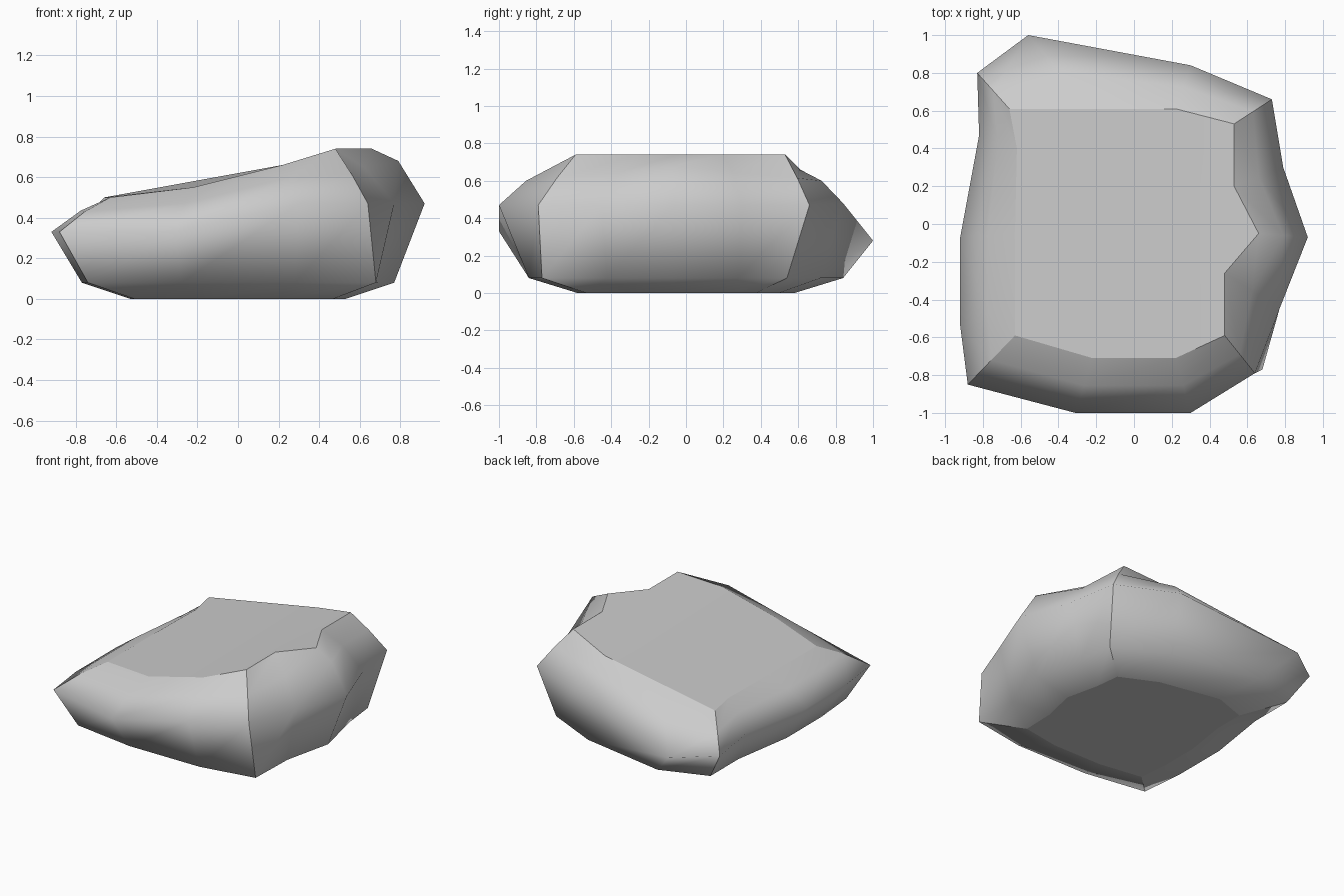
import bpy, bmesh
from mathutils import Vector

if "Cube" in bpy.data.objects:
    bpy.data.objects.remove(bpy.data.objects["Cube"])

# Cross-sections run from the front-left corner, anticlockwise seen from above
belly = [(-.88, -.85, .33), (-.31, -1, .33), (.30, -1, .47), (.64, -.79, .47),
         (.77, -.45, .47), (.92, -.07, .47), (.79, .30, .47), (.73, .66, .47),
         (.30, .84, .48), (-.56, 1, .28), (-.83, .80, .29),
         (-.82, .47, .33), (-.92, -.07, .33), (-.92, -.54, .33)]
crown = [(-.63, -.59, .50), (-.22, -.71, .55), (.22, -.71, .66), (.48, -.59, .74),
         (.48, -.26, .74), (.66, -.05, .74), (.53, .20, .74), (.53, .53, .74),
         (.22, .61, .66), (-.22, .61, .58), (-.66, .61, .50),
         (-.62, .40, .50), (-.63, -.05, .50), (-.63, -.40, .50)]
skirt = [(-.74, -.77), (-.28, -.84), (.28, -.84), (.68, -.77),
         (.69, -.42), (.77, -.07), (.69, .28), (.66, .54),
         (.28, .72), (-.36, .84), (-.70, .72),
         (-.70, .40), (-.77, -.05), (-.77, -.45)]
bulge = [.015, .03, .035, .01, .04, .075, .04, .01, .03, .03, .01, .02, .02, .02]

# Rounded shoulder between crown and belly
shoulder = []
for a, b, h in zip(crown, belly, bulge):
    shoulder.append((Vector(a) + Vector(b)) / 2 + Vector((0, 0, h)))

rings = [[(x * .69, y * .69, 0) for x, y in skirt],
         [(x, y, .08) for x, y in skirt], belly, shoulder, crown]

bm = bmesh.new()
loops = [[bm.verts.new(p) for p in ring] for ring in rings]
n = len(belly)
for low, high in zip(loops, loops[1:]):
    for i in range(n):
        j = (i + 1) % n
        bm.faces.new((low[i], low[j], high[j], high[i]))

# Flat top and underside, split across the slope
for ring in (loops[0], loops[-1]):
    for ids in ((0, 1, 9, 10, 11, 12, 13), (1, 2, 8, 9), (2, 3, 4, 5, 6, 7, 8)):
        bm.faces.new([ring[i] for i in ids])
bmesh.ops.recalc_face_normals(bm, faces=bm.faces)

# Corner ridges and top rim stay crisp
for f in bm.faces:
    f.smooth = True
for k in range(4):
    for c in (0, 3, 7, 10):
        bm.edges.get((loops[k][c], loops[k + 1][c])).smooth = False
for ring in (loops[0], loops[-1]):
    for i in range(n):
        bm.edges.get((ring[i], ring[(i + 1) % n])).smooth = False

mesh = bpy.data.meshes.new("rock")
bm.to_mesh(mesh)
bm.free()
rock = bpy.data.objects.new("rock", mesh)
bpy.context.collection.objects.link(rock)
